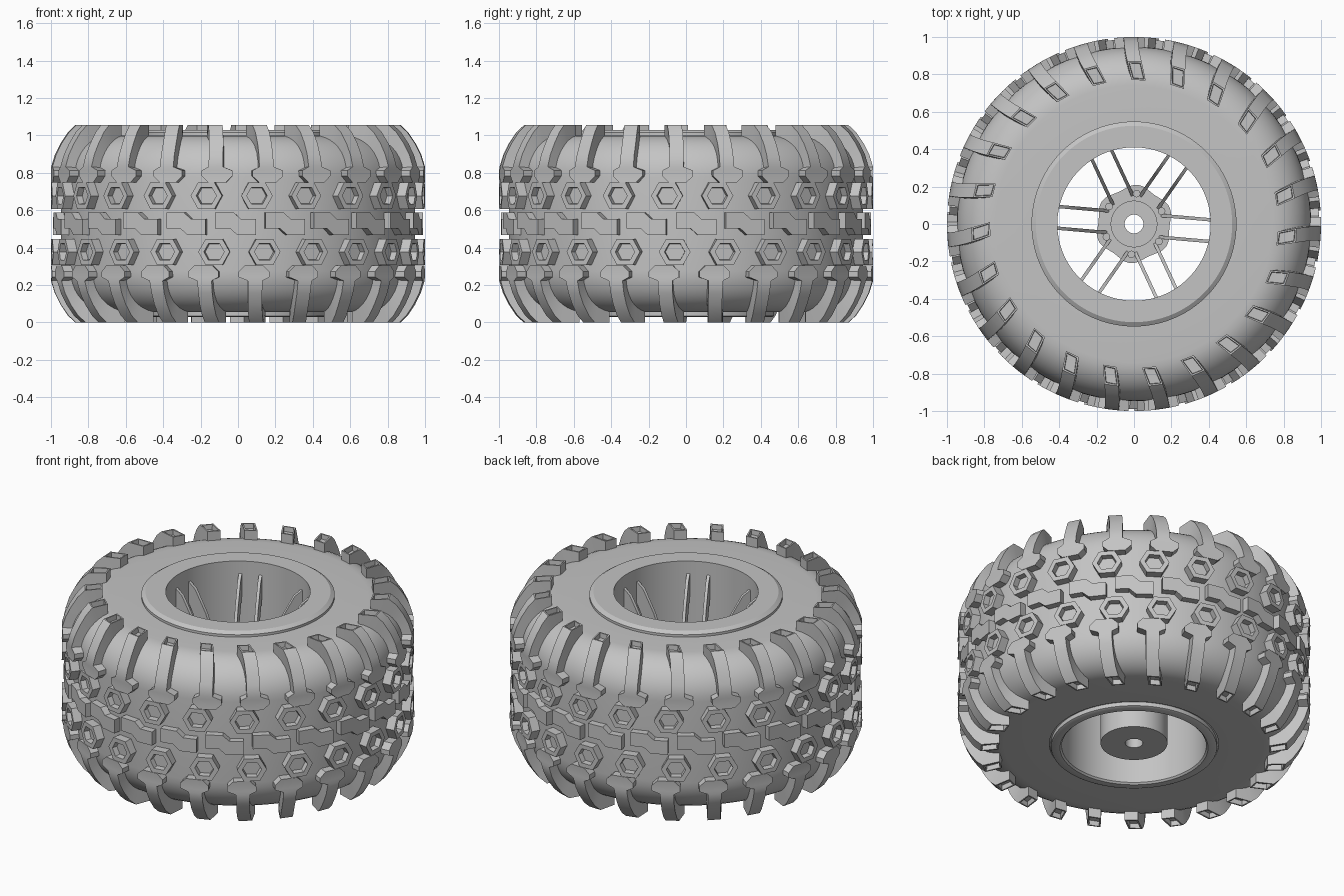
import bpy, bmesh, math
from math import sin, cos, pi, radians
from mathutils import Matrix, Vector

if "Cube" in bpy.data.objects:
    bpy.data.objects.remove(bpy.data.objects["Cube"])

MID = 0.5275          # height of the wheel's middle plane
COUNT = 23            # tread repeats around the tyre
AXIS = radians(-98.6) # direction the two tread halves are turned about

grey = bpy.data.materials.new("plain_grey")
grey.use_nodes = True
grey.diffuse_color = (0.55, 0.55, 0.55, 1)
grey.node_tree.nodes["Principled BSDF"].inputs["Base Color"].default_value = (0.55, 0.55, 0.55, 1)


def finish(bm, name, pockets=(), rim=0.02, depth=0.03, angle=30):
    bmesh.ops.recalc_face_normals(bm, faces=bm.faces[:])
    bm.normal_update()
    if pockets:
        bmesh.ops.inset_individual(bm, faces=list(pockets), thickness=rim)
        bmesh.ops.inset_individual(bm, faces=list(pockets), thickness=0.003, depth=-depth)
    mesh = bpy.data.meshes.new(name)
    bm.to_mesh(mesh)
    bm.free()
    mesh.materials.append(grey)
    mesh.shade_smooth()
    mesh.set_sharp_from_angle(angle=radians(angle))
    obj = bpy.data.objects.new(name, mesh)
    bpy.context.collection.objects.link(obj)
    return obj


def loft(bm, rings, closed=False):
    """Skin rings of points; cap the ends unless the loop closes."""
    rows = [[bm.verts.new(p) for p in ring] for ring in rings]
    n = len(rows[0])
    faces = []
    for i in range(len(rows) - (0 if closed else 1)):
        a, b = rows[i], rows[(i + 1) % len(rows)]
        faces += [bm.faces.new((a[j], a[(j + 1) % n], b[(j + 1) % n], b[j])) for j in range(n)]
    if not closed:
        faces += [bm.faces.new(rows[0]), bm.faces.new(rows[-1])]
    return faces


def lathe(name, profile, steps=96, wave=0.0):
    """Spin a closed (radius, height) profile; wave makes six lobes on the rim."""
    bm = bmesh.new()
    rings = []
    for i in range(steps):
        t = 2 * pi * i / steps
        lobe = lambda r: r + (wave * cos(6 * (t - radians(85))) if r > 0.1 else 0)
        rings.append([(lobe(r) * cos(t), lobe(r) * sin(t), z) for r, z in profile])
    loft(bm, rings, closed=True)
    return finish(bm, name)


def wrap(matrix, s, r, z):
    """Place a point wrapped round the tyre: s along the tread, r out, z from the middle."""
    return matrix @ Vector((r * cos(s), r * sin(s), z))


def placements(half, offset):
    turn = Matrix.Rotation(pi, 4, 'X') if half < 0 else Matrix.Identity(4)
    for k in range(COUNT):
        a = AXIS + half * radians(offset) + k * 2 * pi / COUNT
        yield Matrix.Translation((0, 0, MID)) @ Matrix.Rotation(a, 4, 'Z') @ turn


def block(bm, matrix, outline, low=0.92, high=1.0):
    faces = loft(bm, [[wrap(matrix, s, r, z) for s, z in outline] for r in (low, high)])
    return faces[-1]


# Tyre body with rounded shoulders
shoulder = [(0.74 + 0.207 * sin(t), 0.2525 + 0.22 * cos(t))
            for t in (pi / 2 * i / 10 for i in range(11))]
half_body = [(0.48, 0.4725)] + shoulder
lathe("tyre_body", [(r, MID + z) for r, z in half_body]
      + [(r, MID - z) for r, z in reversed(half_body)])

# Shoulder lugs: outer radius, height, inner radius, inner height, left and right reach
lug = [(0.77, 0.5275, 0.77, 0.45, -0.075, 0.0),
       (0.87, 0.5275, 0.84, 0.42, -0.055, 0.022),
       (0.91, 0.49, 0.87, 0.40, -0.046, 0.03),
       (0.95, 0.43, 0.90, 0.37, -0.04, 0.036),
       (0.98, 0.37, 0.92, 0.34, -0.038, 0.038),
       (1.0, 0.305, 0.93, 0.30, -0.038, 0.04),
       (1.0, 0.285, 0.93, 0.285, -0.075, 0.09),
       (1.0, 0.255, 0.93, 0.255, -0.075, 0.09),
       (1.0, 0.222, 0.93, 0.222, -0.04, 0.055)]
for half, side in ((1, "upper"), (-1, "lower")):
    bm = bmesh.new()
    pockets = []
    for m in placements(half, 1.7):
        faces = loft(bm, [[wrap(m, a / ro, ri, zi), wrap(m, a / ro, ro, zo),
                           wrap(m, b / ro, ro, zo), wrap(m, b / ro, ri, zi)]
                          for ro, zo, ri, zi, a, b in lug])
        pockets.append(faces[1])
    finish(bm, side + "_shoulder_lugs", pockets, rim=0.012)

    # Hollow six-sided tread blocks
    bm = bmesh.new()
    hexagon = [(-0.085, 0.15), (-0.045, 0.22), (0.045, 0.22),
               (0.085, 0.15), (0.045, 0.08), (-0.045, 0.08)]
    pockets = [block(bm, m, hexagon) for m in placements(half, -1.2)]
    finish(bm, side + "_hex_blocks", pockets, rim=0.03, depth=0.035)

# Stepped blocks along the middle of the tread
bm = bmesh.new()
step = [(-0.11, 0.06), (-0.01, 0.06), (0.03, 0.025), (0.11, 0.025)]
step += [(-s, -z) for s, z in step]
for m in placements(1, -180 / COUNT):
    block(bm, m, step, high=0.99)
finish(bm, "centre_blocks")

# Rim with a wide upper lip and a narrow lower lip
lathe("rim", [(0.41, 1.03), (0.525, 1.03), (0.548, 1.015), (0.548, 0.99), (0.5, 0.98),
              (0.49, 0.07), (0.47, 0.06), (0.47, 0.035), (0.46, 0.03), (0.42, 0.03), (0.41, 0.04)])

# Hub, bolt flange and centre boss
lathe("hub_barrel", [(0.05, 0.06), (0.19, 0.06), (0.19, 0.52), (0.05, 0.52)], 64)
lathe("hub_flange", [(0.05, 0.5), (0.2, 0.5), (0.2, 0.55), (0.05, 0.55)], 72, wave=0.01)
lathe("hub_boss", [(0.05, 0.54), (0.125, 0.54), (0.125, 0.58), (0.05, 0.58)], 48)

bm = bmesh.new()
for k in range(6):
    a = radians(85 + 60 * k)
    bmesh.ops.create_cone(bm, cap_ends=True, segments=12, radius1=0.02, radius2=0.02, depth=0.03,
                          matrix=Matrix.Translation((0.163 * cos(a), 0.163 * sin(a), 0.55)))
finish(bm, "hub_bolts")

# Six pairs of thin curved spokes
bm = bmesh.new()
blade = [(0.418, 0.96), (0.36, 0.92), (0.28, 0.79), (0.21, 0.62), (0.12, 0.53),
         (0.12, 0.45), (0.25, 0.53), (0.34, 0.7), (0.418, 0.84)]
for k in range(6):
    m = Matrix.Rotation(radians(-5 + 60 * k), 4, 'Z')
    for y in (-0.058, 0.058):
        loft(bm, [[m @ Vector((r, y + t, z)) for r, z in blade] for t in (-0.009, 0.009)])
finish(bm, "spokes")
